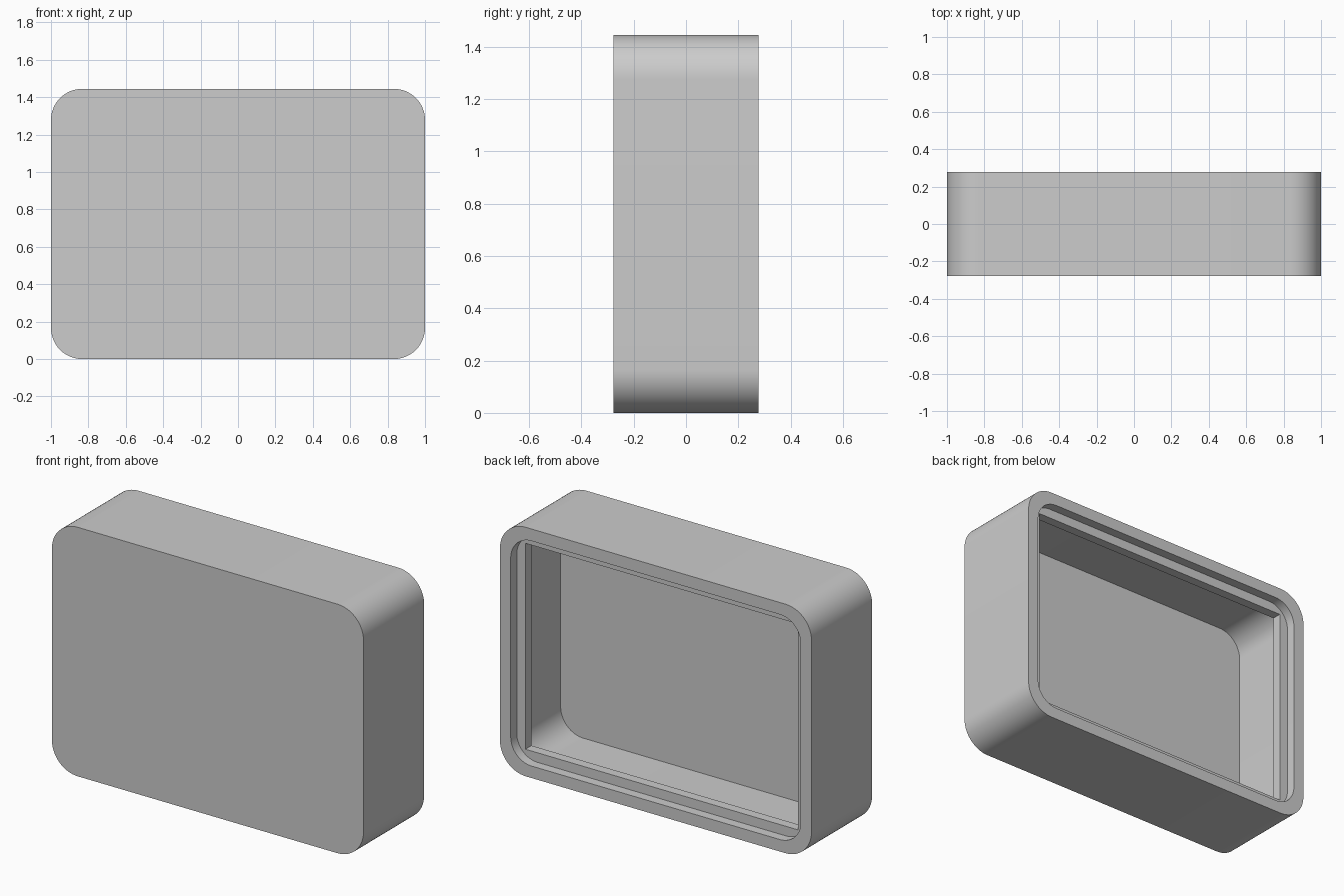
import bpy, bmesh
from math import cos, sin, pi

cube = bpy.data.objects.get("Cube")
if cube:
    bpy.data.objects.remove(cube)

MM = 2 / 36                      # one design unit
WIDTH, DEPTH, HEIGHT = 36 * MM, 10 * MM, 26 * MM
SEGMENTS = 16                    # segments per rounded corner

grey = bpy.data.materials.new("light_grey")
grey.use_nodes = True
grey.diffuse_color = (0.604, 0.604, 0.604, 1)
grey.node_tree.nodes["Principled BSDF"].inputs["Base Color"].default_value = grey.diffuse_color


def rounded_loop(bm, inset, radius, depth):
    """Rounded rectangle, inset from the outline, at a depth below the open back."""
    verts = []
    hx, hz = WIDTH / 2 - inset - radius, HEIGHT / 2 - inset - radius
    corners = ((1, 1), (-1, 1), (-1, -1), (1, -1))
    for quarter, (sx, sz) in enumerate(corners):
        for i in range(SEGMENTS + 1):
            a = (quarter + i / SEGMENTS) * pi / 2
            verts.append(bm.verts.new((sx * hx + radius * cos(a),
                                       DEPTH / 2 - depth,
                                       HEIGHT / 2 + sz * hz + radius * sin(a))))
    return verts


# Cross-section of the shell in units: inset, corner radius, depth from the back
section = (
    (0, 3, 10), (0, 3, 0),               # outer wall
    (1.25, 2.4, 0), (1.25, 2.4, 1),      # rim and recess for a cover
    (2.25, 0, 1), (2.25, 0, 2),          # square-cornered inner ledge
    (0.3, 2.6, 2), (0.3, 2.6, 9.6),      # thin-walled cavity down to the floor
)

bm = bmesh.new()
loops = [rounded_loop(bm, *(v * MM for v in row)) for row in section]
for a, b in zip(loops, loops[1:]):
    for i in range(len(a)):
        j = (i + 1) % len(a)
        bm.faces.new((a[i], a[j], b[j], b[i]))
bm.faces.new(loops[0])                   # front panel
bm.faces.new(loops[-1])                  # cavity floor
bmesh.ops.remove_doubles(bm, verts=bm.verts[:], dist=1e-5)
bmesh.ops.recalc_face_normals(bm, faces=bm.faces[:])

mesh = bpy.data.meshes.new("case_shell")
bm.to_mesh(mesh)
bm.free()
mesh.materials.append(grey)
shell = bpy.data.objects.new("case_shell", mesh)
bpy.context.collection.objects.link(shell)

# Smooth corners with crisp edges
bpy.ops.object.select_all(action="DESELECT")
shell.select_set(True)
bpy.context.view_layer.objects.active = shell
bpy.ops.object.shade_smooth_by_angle()
